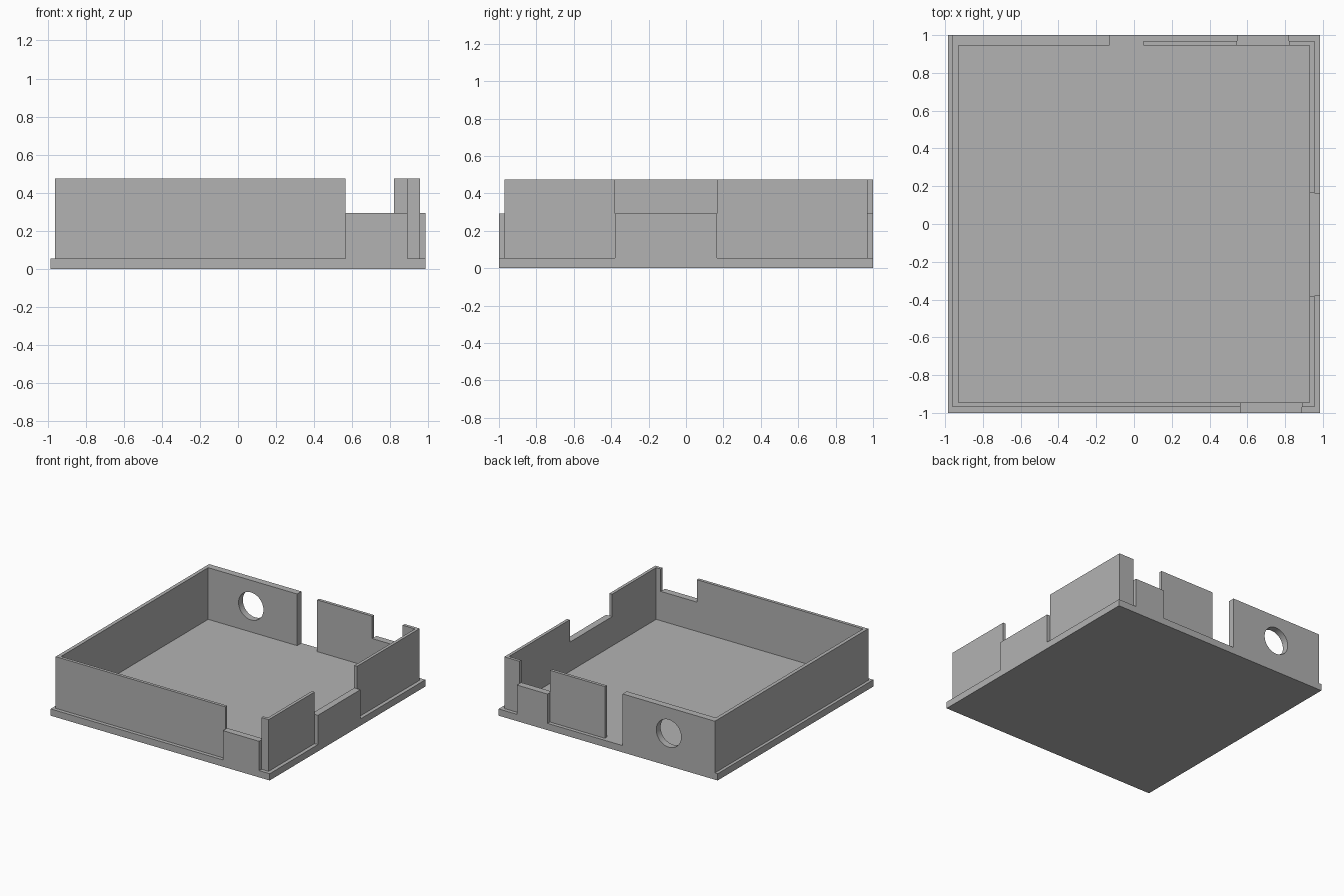
import bpy
import math

default_cube = bpy.data.objects.get("Cube")
if default_cube:
    bpy.data.objects.remove(default_cube, do_unlink=True)

# One plain grey material
grey = bpy.data.materials.new("plain_grey")
grey.use_nodes = True
grey.diffuse_color = (0.448, 0.448, 0.448, 1)
grey.node_tree.nodes["Principled BSDF"].inputs["Base Color"].default_value = grey.diffuse_color


def box(name, x, y, z):
    """Add a box that fills the given (low, high) ranges."""
    spans = (x, y, z)
    bpy.ops.mesh.primitive_cube_add(size=1, location=[(a + b) / 2 for a, b in spans])
    part = bpy.context.object
    part.name = name
    part.scale = [b - a for a, b in spans]
    bpy.ops.object.transform_apply(location=False, rotation=False, scale=True)
    part.data.materials.append(grey)
    return part


# Shared dimensions
EDGE_X, EDGE_Y = 0.985, 1.0        # outer rim of the floor slab
LEFT, RIGHT = 0.955, -0.96         # outer faces of the side walls
WALL_Y = 0.97                      # outer face of the thin front and back walls
IN_X, IN_Y = 0.93, 0.945           # inner faces of all walls
FLOOR, LOW, HIGH = 0.055, 0.293, 0.475
tall, short = (FLOOR, HIGH), (FLOOR, LOW)
front_thin, front_thick = (-WALL_Y, -IN_Y), (-EDGE_Y, -IN_Y)
back_thin, back_thick = (IN_Y, WALL_Y), (IN_Y, EDGE_Y)
left_thin, left_thick = (IN_X, LEFT), (IN_X, EDGE_X)

# Floor slab
box("floor", (-EDGE_X, EDGE_X), (-EDGE_Y, EDGE_Y), (0, FLOOR))

# Front wall with a low flush section near the left corner
box("front_wall", (RIGHT, 0.565), front_thin, tall)
box("front_low_wall", (0.565, 0.89), front_thick, short)
box("front_corner_wall", (0.89, LEFT), front_thin, tall)

# Right wall
box("right_wall", (RIGHT, -IN_X), (-IN_Y, IN_Y), tall)

# Left wall with a low flush section in the middle
box("left_front_wall", left_thin, (-IN_Y, -0.38), tall)
box("left_low_wall", left_thick, (-0.38, 0.165), short)
box("left_back_wall", left_thin, (0.165, IN_Y), tall)

# Back wall: thick holed panel, open gap, thin panel, low section, corner
holed_wall = box("back_holed_wall", (RIGHT, -0.13), back_thick, tall)
box("back_panel", (0.05, 0.545), back_thin, tall)
box("back_low_wall", (0.545, 0.82), back_thick, short)
box("back_corner_wall", (0.82, LEFT), back_thin, tall)

# Round hole through the thick back panel
bpy.ops.mesh.primitive_cylinder_add(vertices=48, radius=0.112, depth=0.3,
                                    location=(-0.545, 0.97, 0.265),
                                    rotation=(math.pi / 2, 0, 0))
cutter = bpy.context.object
cutter.name = "hole_cutter"
cutter.data.materials.append(grey)
cut = holed_wall.modifiers.new("round_hole", "BOOLEAN")
cut.operation = "DIFFERENCE"
cut.solver = "EXACT"
cut.object = cutter
bpy.ops.object.select_all(action="DESELECT")
holed_wall.select_set(True)
bpy.context.view_layer.objects.active = holed_wall
bpy.ops.object.modifier_apply(modifier=cut.name)
bpy.data.objects.remove(cutter, do_unlink=True)
bpy.ops.object.shade_smooth_by_angle(angle=math.radians(30))
